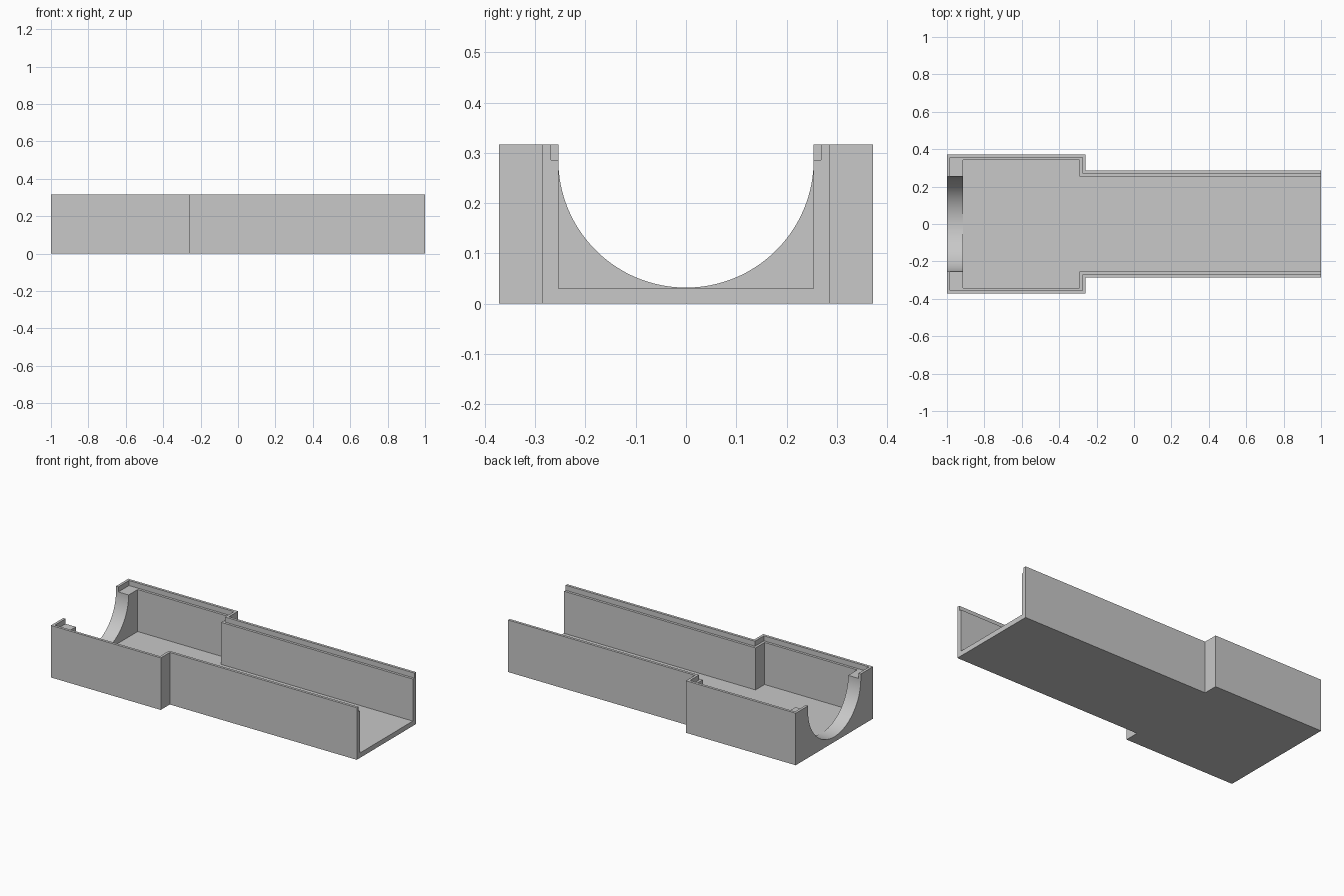
import bpy
import bmesh
import math

if "Cube" in bpy.data.objects:
    bpy.data.objects.remove(bpy.data.objects["Cube"], do_unlink=True)

# Main dimensions
HEIGHT, FLOOR, LEDGE = 0.317, 0.03, 0.286
WALL, LIP = 0.031, 0.016
WIDE, NARROW = 0.372, 0.285
BACK, STEP, FRONT = -1.0, -0.26, 1.0
BORE = 0.254
ABOVE = 0.5

grey = bpy.data.materials.new("light grey")
grey.use_nodes = True
grey.diffuse_color = (0.58, 0.58, 0.58, 1)
grey.node_tree.nodes["Principled BSDF"].inputs["Base Color"].default_value = grey.diffuse_color


def prism(name, base, sweep):
    """Extrude a flat polygon along the sweep vector."""
    bm = bmesh.new()
    face = bm.faces.new([bm.verts.new(p) for p in base])
    extruded = bmesh.ops.extrude_face_region(bm, geom=[face])["geom"]
    moved = [v for v in extruded if isinstance(v, bmesh.types.BMVert)]
    bmesh.ops.translate(bm, vec=sweep, verts=moved)
    bmesh.ops.recalc_face_normals(bm, faces=bm.faces)
    mesh = bpy.data.meshes.new(name)
    bm.to_mesh(mesh)
    bm.free()
    mesh.materials.append(grey)
    obj = bpy.data.objects.new(name, mesh)
    bpy.context.collection.objects.link(obj)
    return obj


def stepped(name, inset, start, end, z0, z1):
    """Prism with the stepped plan of the tray, shrunk by an inset."""
    w, n, s = WIDE - inset, NARROW - inset, STEP - inset
    half = [(start, w), (s, w), (s, n), (end, n)]
    plan = half + [(x, -y) for x, y in reversed(half)]
    return prism(name, [(x, y, z0) for x, y in plan], (0, 0, z1 - z0))


tray = stepped("tray", 0, BACK, FRONT, 0, HEIGHT)

# Hollow interior, rebate below the thin lip, and round opening in the end wall
cavity = stepped("cavity_cutter", WALL, -0.915, FRONT + 0.1, FLOOR, ABOVE)
rebate = stepped("rebate_cutter", LIP, BACK + LIP, FRONT + 0.1, LEDGE, ABOVE)
SEGMENTS = 64
arc = [math.pi * (1 + i / SEGMENTS) for i in range(SEGMENTS + 1)]
opening = [(BORE * math.cos(a), LEDGE + BORE * math.sin(a)) for a in arc]
opening += [(BORE, ABOVE), (-BORE, ABOVE)]
bore = prism("bore_cutter", [(BACK - 0.1, y, z) for y, z in opening], (0.3, 0, 0))

bpy.context.view_layer.objects.active = tray
for cutter in (cavity, rebate, bore):
    cutter.hide_render = True
    cut = tray.modifiers.new(cutter.name, "BOOLEAN")
    cut.operation = "DIFFERENCE"
    cut.solver = "EXACT"
    cut.object = cutter
    bpy.ops.object.modifier_apply(modifier=cut.name)
    bpy.data.objects.remove(cutter, do_unlink=True)

# Smooth only the round opening
bpy.ops.object.select_all(action="DESELECT")
tray.select_set(True)
bpy.ops.object.shade_smooth_by_angle(angle=math.radians(30))
